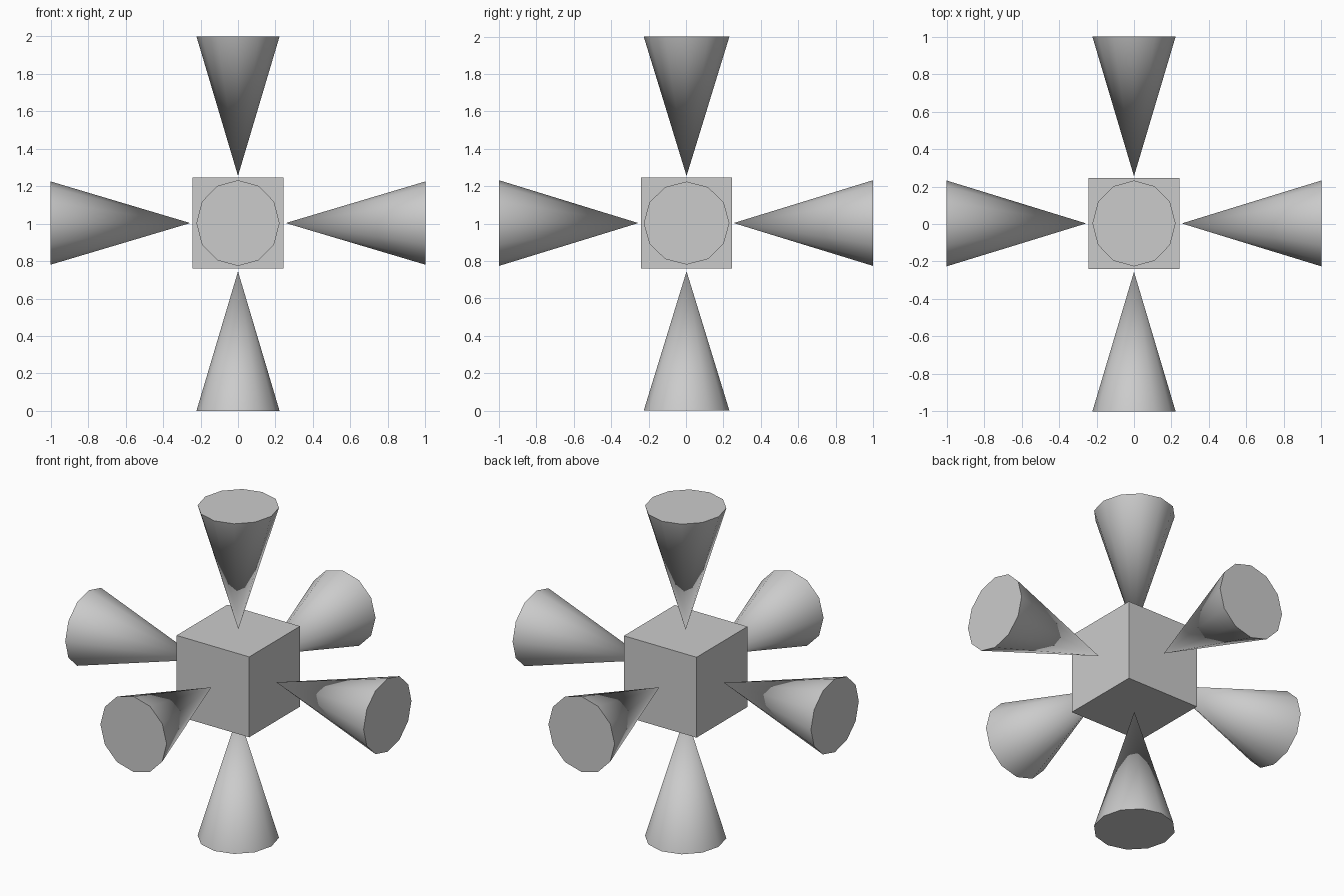
import bpy, bmesh
from math import cos, sin, pi, radians
from mathutils import Vector

if "Cube" in bpy.data.objects:
    bpy.data.objects.remove(bpy.data.objects["Cube"])

CENTRE = Vector((0, 0.003, 1.003))
SIDES = 12
R_U, R_V = 0.222, 0.229   # slightly oval base
TIP, BASE = 0.255, 1.0


def link(name, bm):
    bmesh.ops.recalc_face_normals(bm, faces=bm.faces)
    mesh = bpy.data.meshes.new(name)
    bm.to_mesh(mesh)
    bm.free()
    obj = bpy.data.objects.new(name, mesh)
    bpy.context.collection.objects.link(obj)
    return obj


def cone(name, axis, u, v):
    """Cone with its tip near the cube and its flat base facing outward."""
    axis, u, v = Vector(axis), Vector(u), Vector(v)
    # keep the flat bases on the exact bounding planes
    off = CENTRE - Vector((0, 0, 1))
    off_side = off - axis * off.dot(axis)
    mid = Vector((0, 0, 1)) + off_side
    bm = bmesh.new()
    tip = bm.verts.new(mid + axis * TIP)
    ring = []
    for i in range(SIDES):
        a = 2 * pi * i / SIDES
        ring.append(bm.verts.new(mid + axis * BASE + u * R_U * cos(a) + v * R_V * sin(a)))
    for i in range(SIDES):
        bm.faces.new((tip, ring[i], ring[(i + 1) % SIDES]))
    bm.faces.new(ring)
    obj = link(name, bm)
    bpy.ops.object.select_all(action='DESELECT')
    obj.select_set(True)
    bpy.context.view_layer.objects.active = obj
    bpy.ops.object.shade_smooth_by_angle(angle=radians(45))


# Central cube
bm = bmesh.new()
bmesh.ops.create_cube(bm, size=0.487)
bmesh.ops.translate(bm, verts=bm.verts, vec=CENTRE)
link("centre_cube", bm)

# Six cones pointing at the cube faces
X, Y, Z = (1, 0, 0), (0, 1, 0), (0, 0, 1)
for names, axis, u, v in (
    (("right_cone", "left_cone"), X, Z, Y),
    (("back_cone", "front_cone"), Y, X, Z),
    (("top_cone", "bottom_cone"), Z, X, Y),
):
    for name, sign in zip(names, (1, -1)):
        cone(name, Vector(axis) * sign, u, v)
